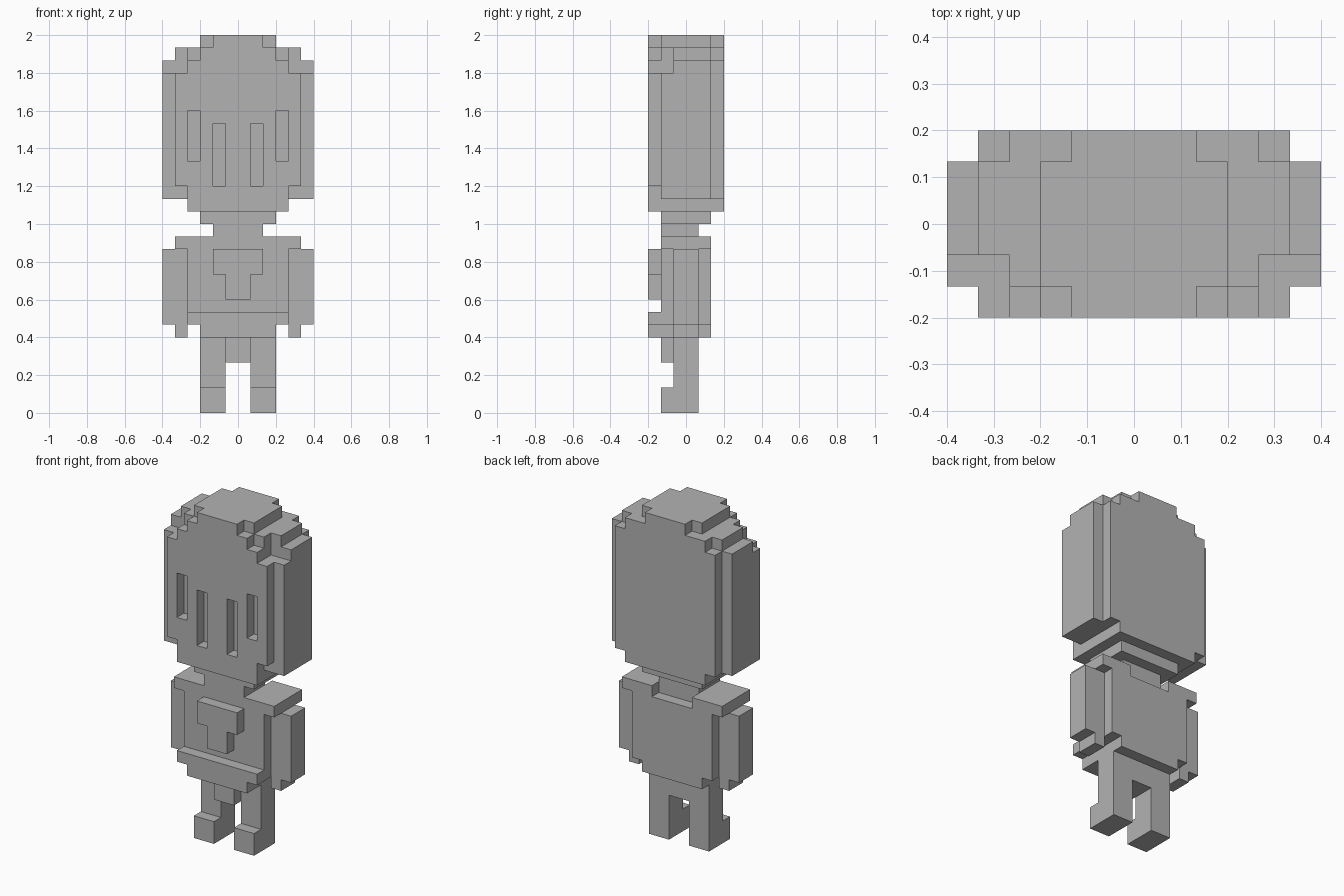
import bpy
import bmesh
from itertools import product
from mathutils import Vector

default_cube = bpy.data.objects.get("Cube")
if default_cube:
    bpy.data.objects.remove(default_cube, do_unlink=True)

UNIT = 1 / 15  # size of one block

grey = bpy.data.materials.new("plain grey")
grey.use_nodes = True
grey.diffuse_color = (0.45, 0.45, 0.45, 1)
grey.node_tree.nodes["Principled BSDF"].inputs["Base Color"].default_value = grey.diffuse_color


def block(x, y, z):
    """Set of unit cells filling the given (start, end) ranges."""
    return set(product(range(*x), range(*y), range(*z)))


def centred(half_width, y, z):
    return block((-half_width, half_width), y, z)


def mirrored(cells):
    return {(-x - 1, y, z) for x, y, z in cells}


def build(name, cells):
    """Make the outer skin of a set of cells as one mesh."""
    bm = bmesh.new()
    verts = {}

    def corner(point):
        key = tuple(round(c) for c in point)
        if key not in verts:
            verts[key] = bm.verts.new(Vector(key) * UNIT)
        return verts[key]

    for cell in cells:
        middle = Vector(cell) + Vector((0.5, 0.5, 0.5))
        for axis, sign in product(range(3), (-1, 1)):
            normal = Vector((0, 0, 0))
            normal[axis] = sign
            neighbour = tuple(int(c + n) for c, n in zip(cell, normal))
            if neighbour in cells:
                continue
            u = Vector((0, 0, 0))
            u[(axis + 1) % 3] = 0.5
            v = normal.cross(u)
            face_middle = middle + normal / 2
            ring = (-u - v, u - v, u + v, v - u)
            bm.faces.new([corner(face_middle + offset) for offset in ring])

    mesh = bpy.data.meshes.new(name)
    bm.to_mesh(mesh)
    bm.free()
    mesh.materials.append(grey)
    bpy.context.collection.objects.link(bpy.data.objects.new(name, mesh))


# Head: wide middle, front and back plates, stepped crown
FRONT, CORE, BACK = (-3, -2), (-2, 2), (2, 3)
head = centred(4, (-3, 3), (16, 28))
head |= centred(6, CORE, (17, 27))
head |= centred(5, FRONT, (18, 27))
head |= centred(5, BACK, (17, 28))
head |= centred(6, (-1, 2), (27, 28))
head |= centred(5, (-1, 2), (28, 29))
head |= centred(4, (-2, 3), (28, 29))
head |= centred(3, (-3, 3), (28, 29))
head |= centred(3, CORE, (29, 30))
head |= centred(2, (-3, 3), (29, 30))

# Sunken slots in the face
slots = block((1, 2), FRONT, (18, 23)) | block((3, 4), FRONT, (20, 24))
head -= slots | mirrored(slots)
build("head", head)

# Neck and chin
build("neck", centred(3, CORE, (15, 16)) | centred(2, (-2, 1), (14, 15)))

# Torso with overhanging shoulders and a dip behind the neck
torso = centred(4, CORE, (7, 13)) | centred(3, CORE, (6, 7))
torso |= centred(5, CORE, (13, 14))
torso -= centred(2, (1, 2), (13, 14))
build("torso", torso)

# Raised chest panel and hem
build("chest_panel", centred(2, FRONT, (11, 13)) | centred(1, FRONT, (9, 11)))
build("front_hem", centred(4, FRONT, (7, 8)) | centred(3, FRONT, (6, 7)))

# Arms and legs
arm = block((4, 6), (-1, 1), (7, 13)) | block((4, 5), (-1, 1), (6, 7))
leg = block((1, 3), (-1, 1), (0, 6)) | block((1, 3), (-2, -1), (0, 2))
for limb_name, limb in (("arm", arm), ("leg", leg)):
    build("left_" + limb_name, limb)
    build("right_" + limb_name, mirrored(limb))

# Block between the legs
build("hip_block", centred(1, (-2, 1), (4, 6)))
